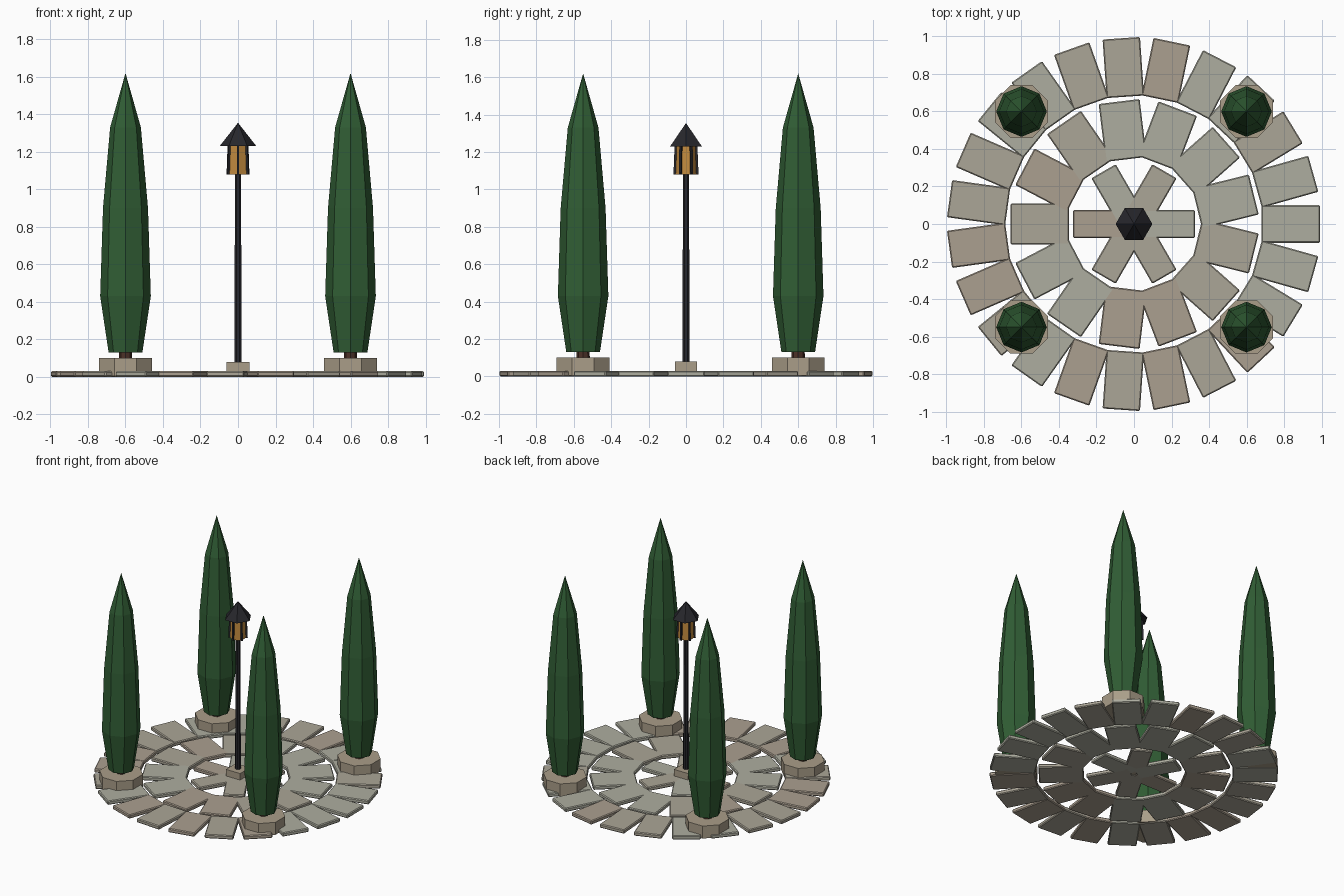
import bpy, bmesh, math, random
from mathutils import Matrix

if "Cube" in bpy.data.objects:
    bpy.data.objects.remove(bpy.data.objects["Cube"])

random.seed(4)


def material(name, rgb):
    m = bpy.data.materials.new(name)
    m.diffuse_color = (*rgb, 1)
    m.use_nodes = True
    m.node_tree.nodes["Principled BSDF"].inputs["Base Color"].default_value = m.diffuse_color
    return m


STONES = [material("grey_stone", (0.42, 0.42, 0.35)),
          material("warm_stone", (0.41, 0.38, 0.31)),
          material("tan_stone", (0.41, 0.35, 0.28))]
PLANTER = material("planter_stone", (0.40, 0.34, 0.25))
LEAF = material("foliage", (0.03, 0.11, 0.035))
BARK = material("bark", (0.07, 0.03, 0.02))
IRON = material("iron", (0.02, 0.02, 0.025))
GLASS = material("amber_glass", (0.55, 0.26, 0.05))


def finish(name, bm, mats, loc=(0, 0, 0)):
    bmesh.ops.recalc_face_normals(bm, faces=bm.faces)
    me = bpy.data.meshes.new(name)
    bm.to_mesh(me)
    bm.free()
    for m in mats:
        me.materials.append(m)
    ob = bpy.data.objects.new(name, me)
    ob.location = loc
    bpy.context.collection.objects.link(ob)
    return ob


def lathe(name, profile, sides, mat, loc=(0, 0, 0), turn=0):
    """Flat-sided solid from (radius, z) pairs; radius 0 makes a tip."""
    bm = bmesh.new()
    prev = None
    for r, z in profile:
        if r == 0:
            ring = [bm.verts.new((0, 0, z))] * sides
        else:
            ring = []
            for i in range(sides):
                a = math.radians(turn) + math.tau * i / sides
                ring.append(bm.verts.new((r * math.cos(a), r * math.sin(a), z)))
        if prev is None:
            bm.faces.new(ring[::-1])
        else:
            for i in range(sides):
                j = (i + 1) % sides
                quad = [prev[i], prev[j], ring[j], ring[i]]
                bm.faces.new(list(dict.fromkeys(quad)))
        prev = ring
    if profile[-1][0] > 0:
        bm.faces.new(prev)
    return finish(name, bm, [mat], loc)


def paving_ring(name, count, r_in, r_out, width, start):
    bm = bmesh.new()
    for k in range(count):
        m = (Matrix.Rotation(start + math.tau * k / count, 4, 'Z')
             @ Matrix.Translation(((r_in + r_out) / 2, 0, 0.015))
             @ Matrix.Diagonal((r_out - r_in, width, 0.03, 1)))
        verts = bmesh.ops.create_cube(bm, size=1, matrix=m)["verts"]
        tint = random.randrange(3)
        for f in {f for v in verts for f in v.link_faces}:
            f.material_index = tint
    ob = finish(name, bm, STONES)
    bev = ob.modifiers.new("worn_edges", 'BEVEL')
    bev.width = 0.006
    bev.segments = 1


# Three rings of radial paving stones
paving_ring("inner_paving", 6, 0.015, 0.325, 0.15, 0)
paving_ring("middle_paving", 13, 0.347, 0.658, 0.22, math.pi / 13)
paving_ring("outer_paving", 23, 0.68, 0.993, 0.20, 0)

# Four cypress trees in round planters
for row, y in (("front", -0.55), ("back", 0.60)):
    for side, x in (("left", -0.60), ("right", 0.60)):
        tag = f"{row}_{side}"
        at = (x, y, 0)
        lathe(f"planter_{tag}", [(0.153, 0.005), (0.153, 0.10)], 8, PLANTER, at, 22.5)
        lathe(f"trunk_{tag}", [(0.036, 0.09), (0.034, 0.15)], 8, BARK, at)
        lathe(f"cypress_{tag}", [(0.09, 0.13), (0.135, 0.43), (0.12, 0.90),
                                 (0.082, 1.33), (0, 1.62)], 8, LEAF, at)

# Lamp: square footing, post, glass, corner bars and roof
lathe("lamp_footing", [(0.085, 0.005), (0.085, 0.08)], 4, PLANTER, turn=45)
lathe("lamp_post", [(0.02, 0.07), (0.018, 1.09)], 8, IRON, turn=22.5)
lathe("lamp_glass", [(0.058, 1.08), (0.053, 1.235)], 6, GLASS, turn=30)
bm = bmesh.new()
for k in range(6):
    m = (Matrix.Rotation(math.radians(30 + 60 * k), 4, 'Z')
         @ Matrix.Translation((0.058, 0, 1.157))
         @ Matrix.Rotation(-0.04, 4, 'Y')
         @ Matrix.Diagonal((0.012, 0.012, 0.155, 1)))
    bmesh.ops.create_cube(bm, size=1, matrix=m)
finish("lamp_bars", bm, [IRON])
lathe("lamp_roof", [(0.098, 1.23), (0, 1.355)], 6, IRON)
